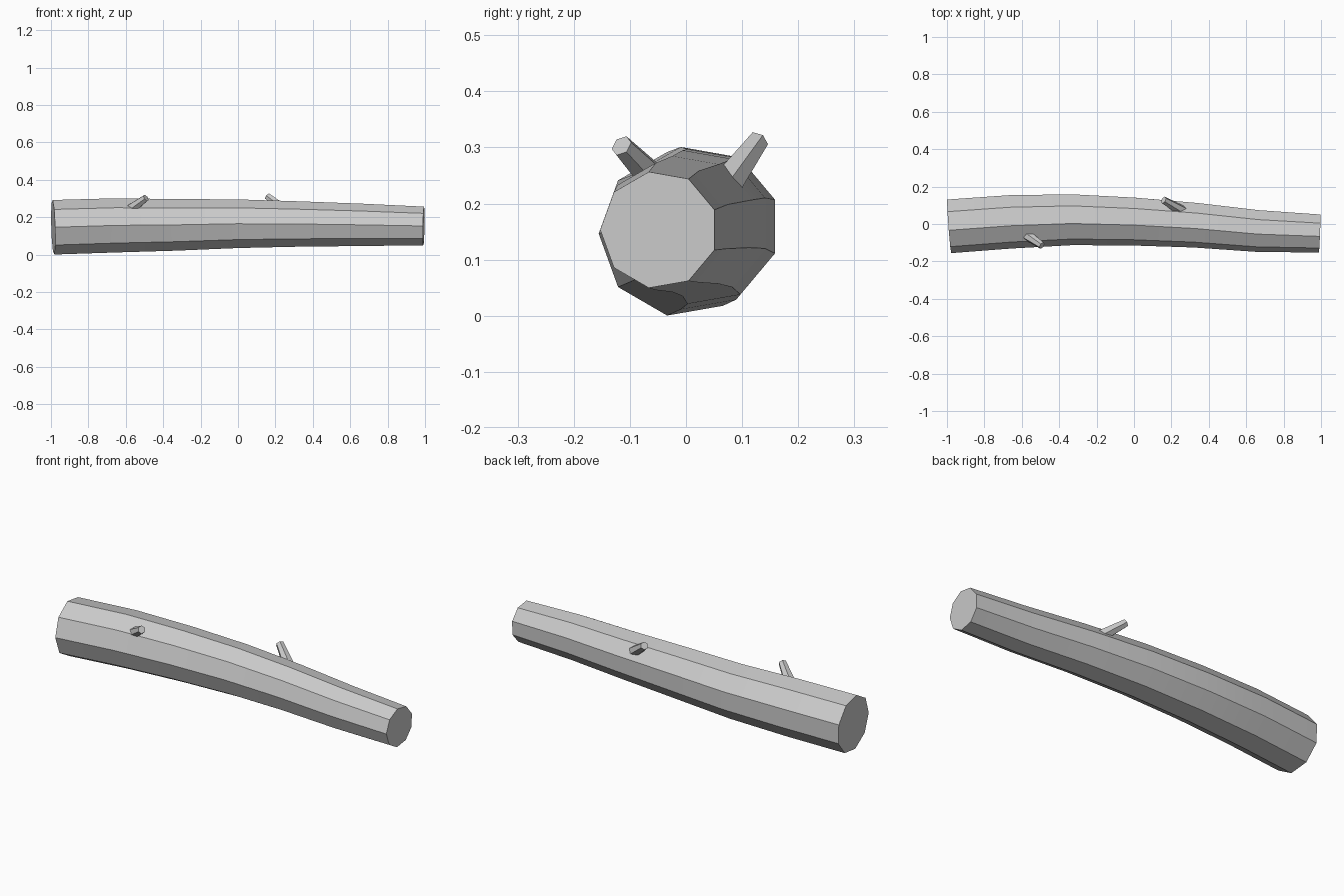
import bpy, bmesh, math
from mathutils import Vector

if "Cube" in bpy.data.objects:
    bpy.data.objects.remove(bpy.data.objects["Cube"])


def tube(name, path, sides, start_deg):
    """Capped tube through (x, y, z, radius) points, rings square to the path."""
    pts = [Vector(p[:3]) for p in path]
    bm = bmesh.new()
    rings = []
    for i, p in enumerate(pts):
        t = (pts[min(i + 1, len(pts) - 1)] - pts[max(i - 1, 0)]).normalized()
        side = Vector((0, 1, 0))
        side = (side - t * side.dot(t)).normalized()
        up = t.cross(side)
        if up.z < 0:
            up = -up
        ring = []
        for k in range(sides):
            a = math.radians(start_deg + 360 * k / sides)
            ring.append(bm.verts.new(p + path[i][3] * (side * math.cos(a) + up * math.sin(a))))
        rings.append(ring)
    for a, b in zip(rings, rings[1:]):
        for k in range(sides):
            n = (k + 1) % sides
            bm.faces.new((a[k], a[n], b[n], b[k]))
    bm.faces.new(rings[0])
    bm.faces.new(rings[-1])
    bmesh.ops.recalc_face_normals(bm, faces=bm.faces)
    me = bpy.data.meshes.new(name)
    bm.to_mesh(me)
    bm.free()
    ob = bpy.data.objects.new(name, me)
    bpy.context.collection.objects.link(ob)
    bpy.ops.object.select_all(action='DESELECT')
    ob.select_set(True)
    bpy.context.view_layer.objects.active = ob
    bpy.ops.object.shade_smooth_by_angle(angle=math.radians(30))
    return ob


# Bent, tapering nine-sided trunk
tube("log_trunk", [
    (-0.988, -0.008, 0.146, 0.148),
    (-0.66, 0.016, 0.156, 0.147),
    (-0.33, 0.027, 0.159, 0.140),
    (0.0, 0.017, 0.165, 0.132),
    (0.33, -0.003, 0.1635, 0.123),
    (0.66, -0.034, 0.159, 0.115),
    (0.993, -0.048, 0.153, 0.105)], 9, 20)

# Broken branch stubs: base buried in the trunk, then the tip
tube("front_branch_stub", [(-0.62, -0.027, 0.21, 0.034), (-0.492, -0.115, 0.303, 0.02)], 6, 0)
tube("back_branch_stub", [(0.29, 0.05, 0.205, 0.034), (0.158, 0.128, 0.311, 0.02)], 6, 0)
